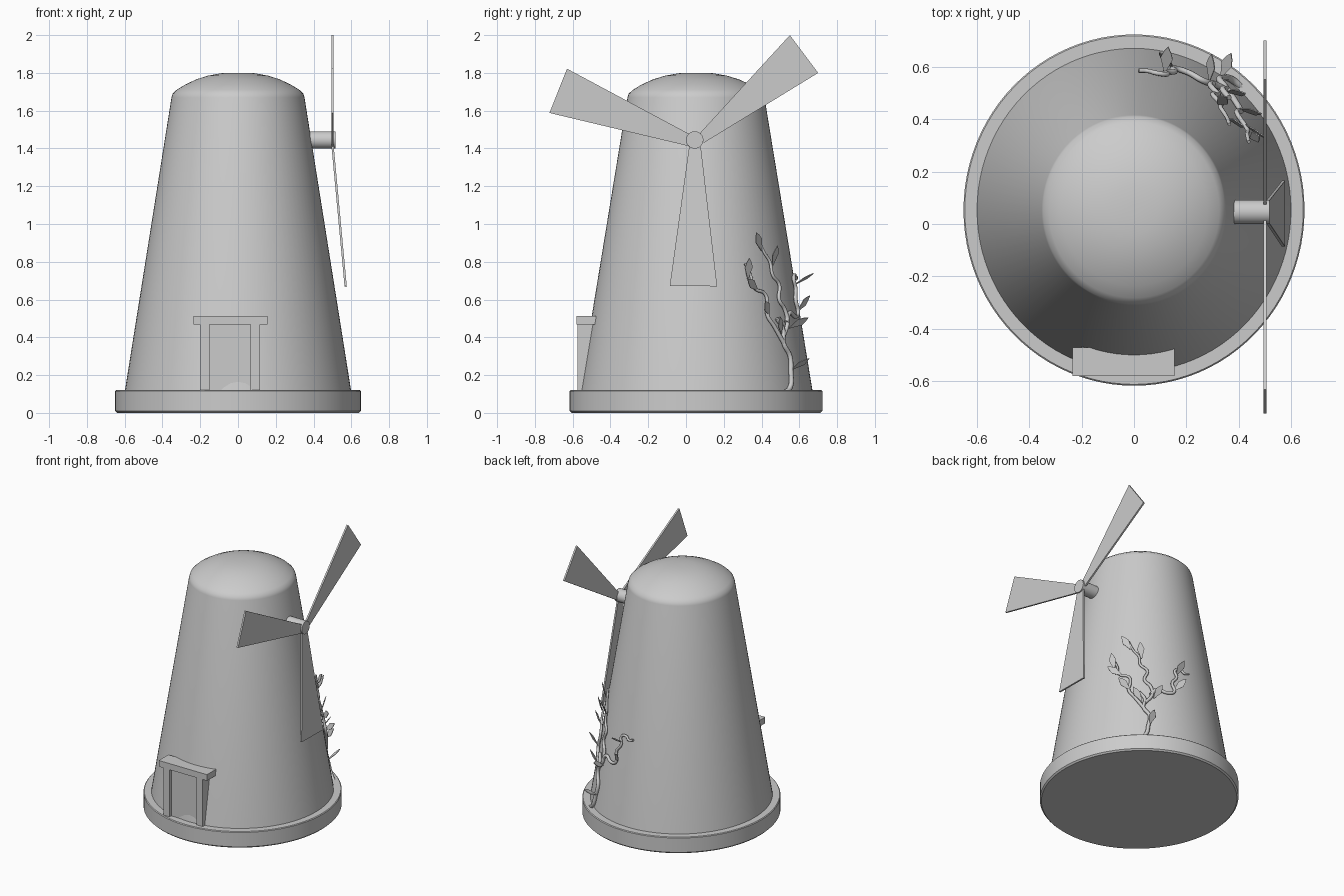
import bpy, bmesh
from math import sin, cos, pi, radians
from mathutils import Vector

if "Cube" in bpy.data.objects:
    bpy.data.objects.remove(bpy.data.objects["Cube"])

CY, SY = 0.053, 1.03          # tower axis offset and slight depth stretch


def mesh_object(name, verts, faces, smooth=None):
    me = bpy.data.meshes.new(name)
    me.from_pydata([tuple(v) for v in verts], [], faces)
    bm = bmesh.new()
    bm.from_mesh(me)
    bmesh.ops.recalc_face_normals(bm, faces=bm.faces)
    bm.to_mesh(me)
    bm.free()
    ob = bpy.data.objects.new(name, me)
    bpy.context.collection.objects.link(ob)
    if smooth:
        bpy.ops.object.select_all(action='DESELECT')
        bpy.context.view_layer.objects.active = ob
        ob.select_set(True)
        bpy.ops.object.shade_smooth_by_angle(angle=radians(smooth))
    return ob


def lathe(name, profile, n=96, smooth=40):
    """Closed solid of revolution from (radius, z) rings, capped at both ends."""
    verts = [(r * cos(2 * pi * i / n), CY + SY * r * sin(2 * pi * i / n), z)
             for r, z in profile for i in range(n)]
    faces = [(k * n + i, k * n + (i + 1) % n, (k + 1) * n + (i + 1) % n, (k + 1) * n + i)
             for k in range(len(profile) - 1) for i in range(n)]
    faces += [tuple(range(n)), tuple(range(len(verts) - n, len(verts)))]
    return mesh_object(name, verts, faces, smooth)


HEX = [(0, 1, 2, 3), (4, 5, 6, 7), (0, 1, 5, 4), (1, 2, 6, 5), (2, 3, 7, 6), (3, 0, 4, 7)]


def box(name, x0, x1, y0, y1, z0, z1):
    v = [(x, y, z) for z in (z0, z1) for x, y in ((x0, y0), (x1, y0), (x1, y1), (x0, y1))]
    return mesh_object(name, v, HEX)


# Base and tower with a low domed cap
lathe("base", [(0.64, 0), (0.65, 0.01), (0.65, 0.115), (0.645, 0.12)])
lathe("tower", [(0.60, 0.11), (0.352, 1.67), (0.346, 1.69), (0.325, 1.71), (0.28, 1.738),
                (0.22, 1.766), (0.16, 1.785), (0.09, 1.798), (0.02, 1.80)])

# Doorway: lintel, two posts, recessed panel
box("door_lintel", -0.235, 0.155, -0.58, -0.47, 0.467, 0.512)
for nm, a, b in (("left", -0.20, -0.15), ("right", 0.067, 0.117)):
    box("door_post_" + nm, a, b, -0.575, -0.46, 0.115, 0.47)
box("door_panel", -0.15, 0.067, -0.556, -0.46, 0.115, 0.47)

# Hub of the sails
bpy.ops.mesh.primitive_cylinder_add(vertices=32, radius=0.046, depth=0.165,
                                    location=(0.4335, 0.046, 1.445), rotation=(0, pi / 2, 0))
bpy.context.object.name = "sail_hub"
bpy.ops.object.shade_smooth_by_angle(angle=radians(40))

# Three sails: root and tip corners as (y, z); the lower one leans outward
sails = [("upper", [(0.062, 1.468), (0.55, 2.0), (0.70, 1.80), (0.095, 1.43)], 0),
         ("side", [(0.02, 1.475), (-0.63, 1.822), (-0.723, 1.588), (0.025, 1.41)], 0),
         ("lower", [(0.018, 1.42), (-0.086, 0.673), (0.165, 0.67), (0.077, 1.42)], 0.07)]
for nm, q, lean in sails:
    v = []
    for dx in (-0.006, 0.006):
        for y, z in q:
            v.append((0.50 + dx + lean * (1.42 - z) / 0.75, y, z))
    mesh_object("sail_" + nm, v, HEX)


# Climbing vine, laid on the wall by (angle, height)
def frame(deg, z, off=0.012):
    a = radians(deg)
    r = 0.60 - 0.16 * (z - 0.12) + off
    return (Vector((r * cos(a), CY + SY * r * sin(a), z)),
            Vector((cos(a), sin(a), 0)), Vector((-sin(a), cos(a), 0)))


def stem(name, pts, r0, r1):
    cu = bpy.data.curves.new(name, 'CURVE')
    cu.dimensions = '3D'
    cu.bevel_depth = 1.0
    cu.bevel_resolution = 2
    cu.resolution_u = 6
    cu.use_fill_caps = True
    sp = cu.splines.new('BEZIER')
    sp.bezier_points.add(len(pts) - 1)
    for i, (p, (deg, z)) in enumerate(zip(sp.bezier_points, pts)):
        p.co = frame(deg, z)[0]
        p.handle_left_type = p.handle_right_type = 'AUTO'
        p.radius = r0 + (r1 - r0) * i / (len(pts) - 1)
    bpy.context.collection.objects.link(bpy.data.objects.new(name, cu))


stem("vine_trunk", [(47, 0.10), (53, 0.14), (55, 0.22), (56, 0.30), (52, 0.37),
                    (53, 0.44), (49, 0.50)], 0.014, 0.011)
stem("vine_left", [(52, 0.37), (46, 0.46), (42, 0.52), (43, 0.58), (42, 0.63),
                   (35, 0.66), (33, 0.73), (30, 0.79)], 0.012, 0.007)
stem("vine_middle", [(53, 0.41), (58, 0.48), (57, 0.55), (53, 0.60), (55, 0.68),
                     (50, 0.73), (49, 0.80), (45, 0.85), (41, 0.93)], 0.012, 0.007)
stem("vine_right", [(57, 0.48), (62, 0.53), (68, 0.51), (74, 0.53), (73, 0.60),
                    (77, 0.66), (76, 0.71), (81, 0.73), (84, 0.71), (88, 0.72)], 0.012, 0.008)


# Leaves: start (angle, height) and tip direction (outward, sideways, up)
def leaf(i, deg, z, out, side, up, length=0.115):
    p, n, t = frame(deg, z)
    d = (n * out + t * side + Vector((0, 0, up))).normalized()
    w = d.cross(n).normalized()
    h = d.cross(w).normalized() * 0.002
    outline = [(0, 0.003), (0.25, 0.012), (0.55, 0.024), (0.8, 0.014), (1, 0)]
    ring = [p + d * length * s + w * k for s, k in outline]
    ring += [p + d * length * s - w * k for s, k in outline[-2::-1]]
    m = len(ring)
    faces = [tuple(range(m)), tuple(range(m, 2 * m))]
    faces += [(j, (j + 1) % m, m + (j + 1) % m, m + j) for j in range(m)]
    mesh_object(f"leaf_{i}", [q + h for q in ring] + [q - h for q in ring], faces)


leaves = [(56, 0.23, 1, 0.2, 0.6), (59, 0.45, 1, 0.5, 0.6), (77, 0.68, 1, 0.1, 0.6),
          (51, 0.42, 0.4, -0.6, 0.9), (43, 0.52, 0.5, -0.7, 0.7), (37, 0.65, 0.3, -0.8, 0.5),
          (31, 0.71, 0.3, -0.1, 1), (51, 0.78, 0.4, -0.1, 1), (43, 0.86, 0.2, -0.5, 0.8),
          (74, 0.54, 0.4, 0.6, 0.7)]
for i, args in enumerate(leaves, 1):
    leaf(i, *args)
